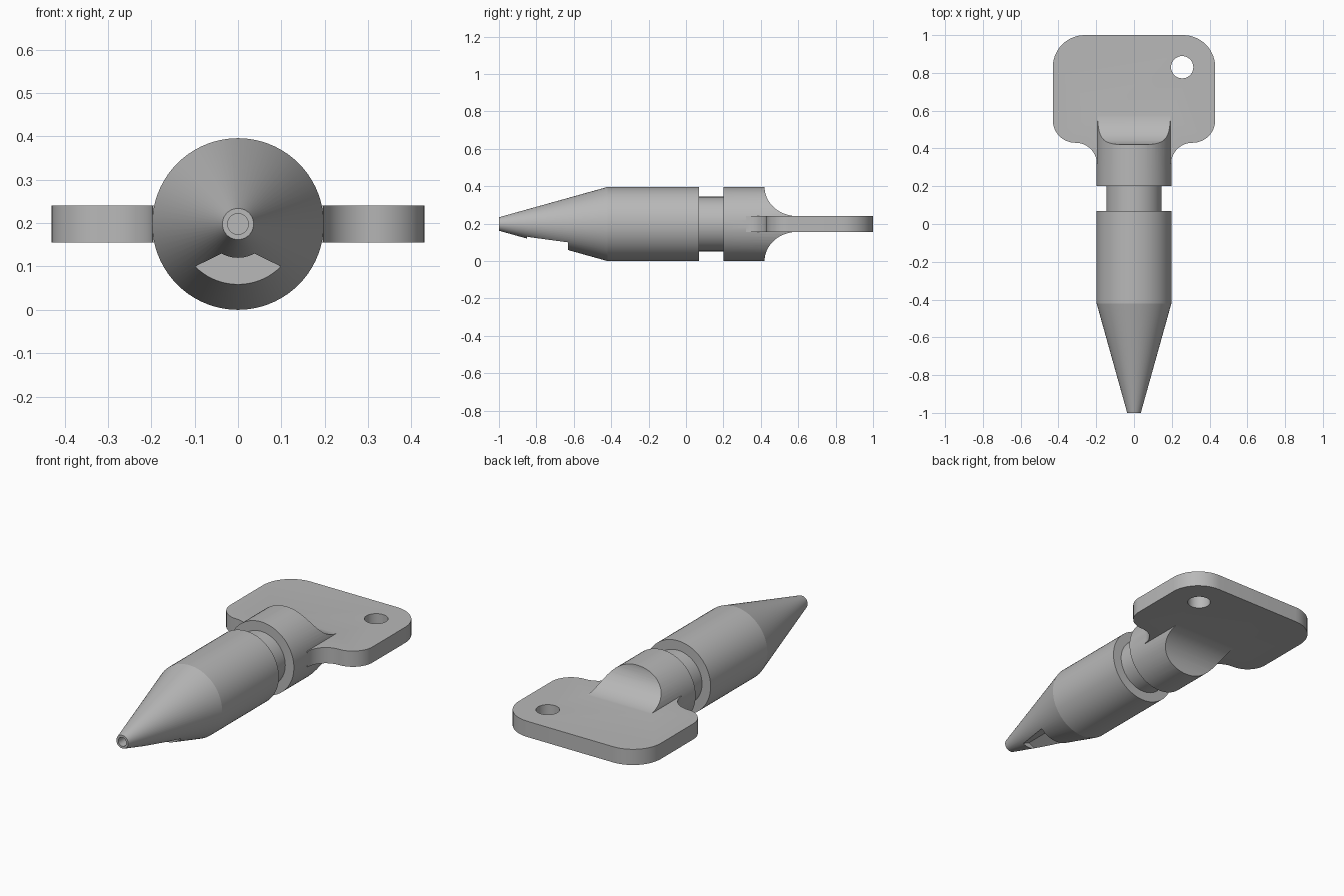
import bpy, bmesh, math
from mathutils import Matrix, Vector

cube = bpy.data.objects.get("Cube")
if cube:
    bpy.data.objects.remove(cube, do_unlink=True)

R = 0.198      # barrel radius, also the height of its axis
HALF = 0.043   # half thickness of the grip plate

grey = bpy.data.materials.new("plain grey")
grey.use_nodes = True
colour = (0.48, 0.48, 0.48, 1)
grey.diffuse_color = colour
grey.node_tree.nodes["Principled BSDF"].inputs["Base Color"].default_value = colour


def finish(name, bm):
    bmesh.ops.recalc_face_normals(bm, faces=bm.faces)
    mesh = bpy.data.meshes.new(name)
    bm.to_mesh(mesh)
    bm.free()
    mesh.materials.append(grey)
    obj = bpy.data.objects.new(name, mesh)
    bpy.context.collection.objects.link(obj)
    return obj


def prism(name, points, to3d, lo, hi):
    """Extrude a 2D outline from lo to hi; to3d(a, b, depth) places it."""
    bm = bmesh.new()
    face = bm.faces.new([bm.verts.new(to3d(a, b, lo)) for a, b in points])
    top = bmesh.ops.extrude_face_region(bm, geom=[face])["geom"]
    shift = Vector(to3d(0, 0, hi)) - Vector(to3d(0, 0, lo))
    bmesh.ops.translate(bm, vec=shift,
                        verts=[v for v in top if isinstance(v, bmesh.types.BMVert)])
    return finish(name, bm)


def arc(cx, cy, rx, ry, start, end, steps=14):
    angles = [math.radians(start + (end - start) * i / steps) for i in range(steps + 1)]
    return [(cx + rx * math.cos(t), cy + ry * math.sin(t)) for t in angles]


def combine(target, other, operation):
    """Apply a boolean, then drop the helper object."""
    mod = target.modifiers.new(operation.lower(), "BOOLEAN")
    mod.operation, mod.object, mod.solver = operation, other, "EXACT"
    bpy.context.view_layer.objects.active = target
    bpy.ops.object.modifier_apply(modifier=mod.name)
    bpy.data.objects.remove(other, do_unlink=True)


# Turned barrel: bored tip, cone, body, groove and collar
profile = [(-0.9, 0), (-0.9, 0.024), (-1, 0.024), (-1, 0.036), (-0.42, R),
           (0.07, R), (0.07, 0.146), (0.2, 0.146), (0.2, R), (0.62, R), (0.62, 0)]
bm = bmesh.new()
verts = [bm.verts.new((r, y, R)) for y, r in profile]
edges = [bm.edges.new(pair) for pair in zip(verts, verts[1:])]
bmesh.ops.spin(bm, geom=verts + edges, cent=(0, 0, R), axis=(0, 1, 0),
               angle=math.tau, steps=72)
bmesh.ops.remove_doubles(bm, verts=bm.verts, dist=1e-5)
whistle = finish("whistle_body", bm)

# Peaked sound slot under the cone
slot = [(0, 0.149), (0.3, 0), (0.3, -0.1), (-0.3, -0.1), (-0.3, 0)]
combine(whistle, prism("slot_cutter", slot, lambda x, z, y: (x, y, z), -0.85, -0.63),
        "DIFFERENCE")

# Scooped shoulders above and below the grip
scoop = [(0.42, 0.3)] + arc(0.595, R, 0.175, R - HALF + 0.001, 180, 270, 20)
scoop += [(0.7, HALF - 0.001), (0.7, 0.3)]
for side in (1, -1):
    cutter = prism("scoop_cutter", scoop,
                   lambda y, z, x: (x, y, R + side * z), -0.3, 0.3)
    combine(whistle, cutter, "DIFFERENCE")

# Grip plate: rounded corners, flaring out of the collar
half = arc(0.26, 0.83, 0.17, 0.17, 90, 0)
half += arc(0.31, 0.55, 0.12, 0.12, 0, -90)
half += arc(0.31, 0.32, 0.113, 0.11, 90, 180)[1:]
outline = half + [(-x, y) for x, y in reversed(half)]
plate = prism("grip_plate", outline, lambda x, y, z: (x, y, z), R - HALF, R + HALF)
hole = prism("hole_cutter", arc(0.255, 0.83, 0.059, 0.059, 0, 350, 35),
             lambda x, y, z: (x, y, z), 0, 0.4)
combine(plate, hole, "DIFFERENCE")
combine(whistle, plate, "UNION")

# Smooth round surfaces, keep hard edges
bpy.ops.object.select_all(action="DESELECT")
whistle.select_set(True)
bpy.context.view_layer.objects.active = whistle
bpy.ops.object.shade_smooth_by_angle(angle=math.radians(14))
